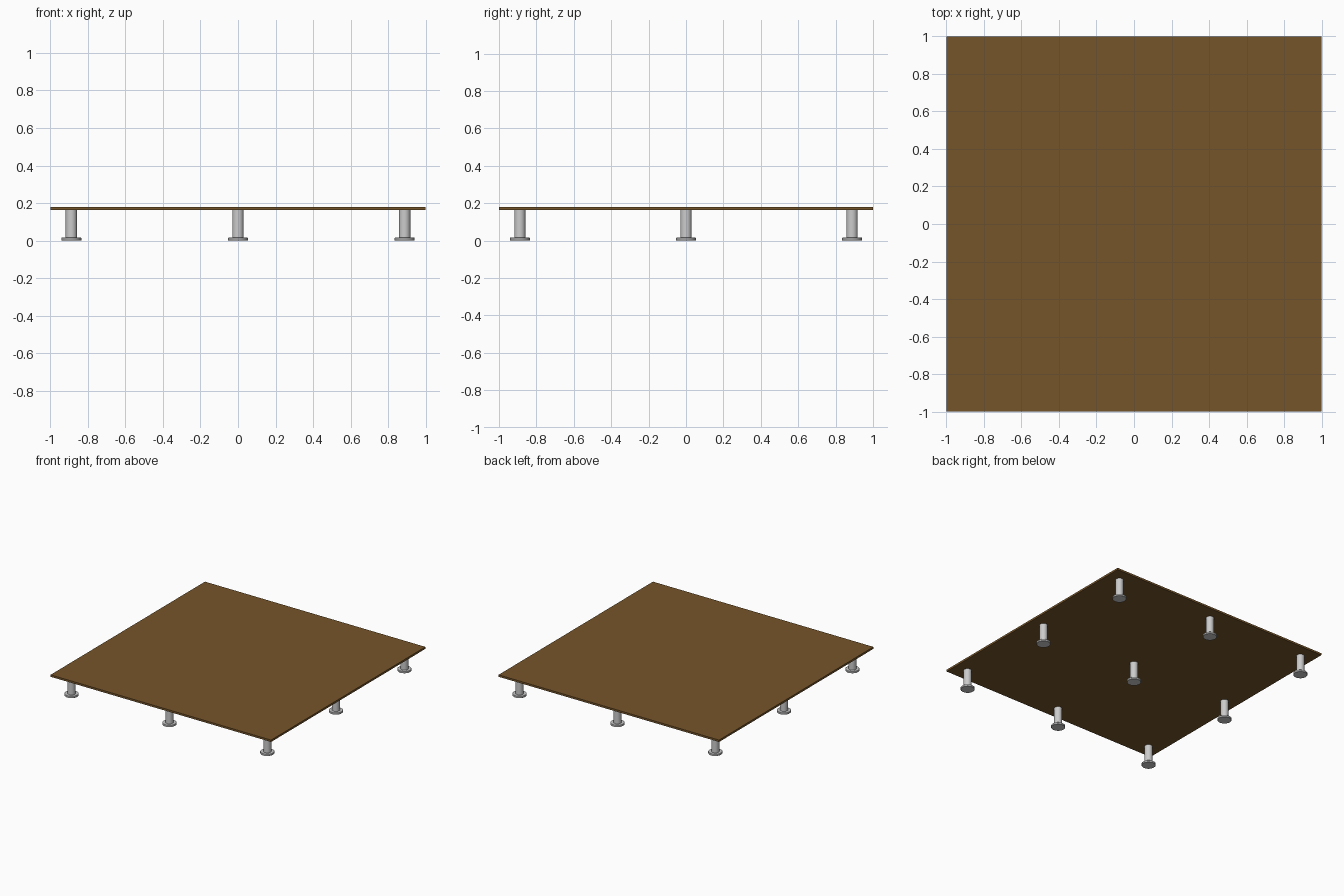
import bpy, bmesh, math

if "Cube" in bpy.data.objects:
    bpy.data.objects.remove(bpy.data.objects["Cube"])

SPACING = 0.888
TOP, THICK = 0.18, 0.016


def lathe(name, profile, x, y, sides=32):
    """Revolve an (r, z) profile around a vertical axis at x, y."""
    bm = bmesh.new()
    verts = [bm.verts.new((r, 0, z)) for r, z in profile]
    edges = [bm.edges.new(p) for p in zip(verts, verts[1:])]
    bmesh.ops.spin(bm, geom=verts + edges, axis=(0, 0, 1), cent=(0, 0, 0),
                   steps=sides, angle=2 * math.pi)
    bmesh.ops.remove_doubles(bm, verts=bm.verts, dist=1e-5)
    bmesh.ops.recalc_face_normals(bm, faces=bm.faces)
    mesh = bpy.data.meshes.new(name)
    bm.to_mesh(mesh)
    bm.free()
    ob = bpy.data.objects.new(name, mesh)
    bpy.context.collection.objects.link(ob)
    ob.location = (x, y, 0)
    bpy.ops.object.select_all(action='DESELECT')
    ob.select_set(True)
    bpy.context.view_layer.objects.active = ob
    bpy.ops.object.shade_smooth_by_angle(angle=math.radians(35))
    return ob


# Thin wooden board
bpy.ops.mesh.primitive_cube_add(size=1, location=(0, 0, TOP - THICK / 2))
board = bpy.context.object
board.name = "wooden_board"
board.scale = (2, 2, THICK)
wood = bpy.data.materials.new("brown_wood")
wood.diffuse_color = (0.18, 0.09, 0.023, 1)
wood.use_nodes = True
wood.node_tree.nodes["Principled BSDF"].inputs["Base Color"].default_value = wood.diffuse_color
board.data.materials.append(wood)

# Grid of metal posts, each on a flat round foot
post = [(0, 0.015), (0.03, 0.015), (0.03, TOP - THICK), (0, TOP - THICK)]
foot = [(0, 0), (0.051, 0), (0.053, 0.002), (0.053, 0.014), (0.051, 0.016), (0, 0.016)]
for i in (-1, 0, 1):
    for j in (-1, 0, 1):
        lathe("post", post, i * SPACING, j * SPACING)
        lathe("foot", foot, i * SPACING, j * SPACING)
